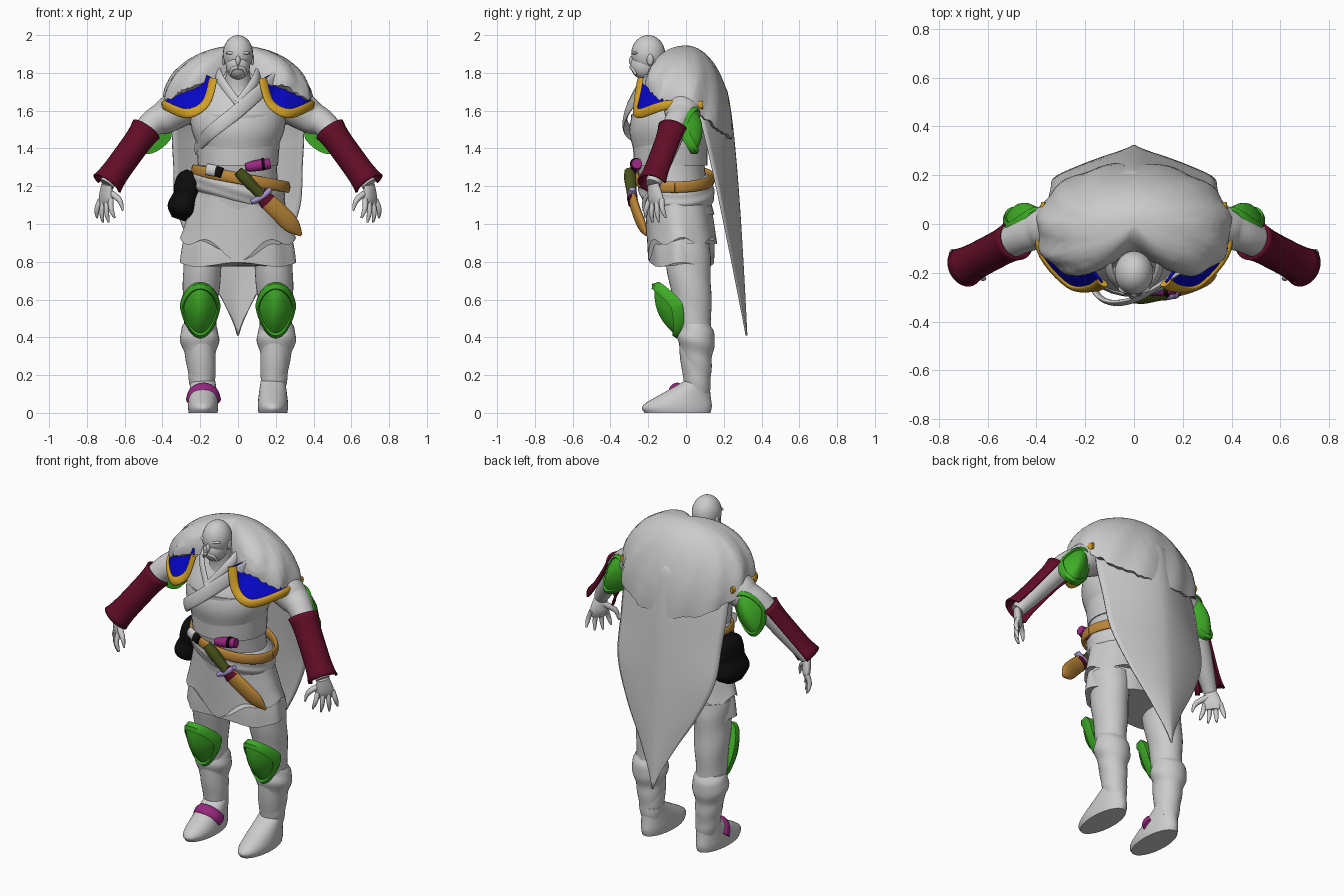
import bpy, bmesh, math, random
from math import sin, cos, pi, exp
from mathutils import Vector as V

random.seed(4)
cube = bpy.data.objects.get("Cube")
if cube:
    bpy.data.objects.remove(cube, do_unlink=True)

UP, FRONT = V((0, 0, 1)), V((0, -1, 0))


def colour(name, red, green, blue):
    material = bpy.data.materials.new(name)
    material.use_nodes = True
    material.diffuse_color = (red, green, blue, 1)
    shader = next(n for n in material.node_tree.nodes if n.type == 'BSDF_PRINCIPLED')
    shader.inputs["Base Color"].default_value = material.diffuse_color
    return material


GREY = colour("pale_grey", .6, .6, .6)
MAROON = colour("maroon", .12, .004, .02)
GOLD = colour("gold", .66, .36, .02)
BLUE = colour("blue", .002, .002, .58)
GREEN = colour("green", .05, .42, .02)
BROWN = colour("tan_leather", .5, .24, .04)
MAGENTA = colour("magenta", .32, .02, .22)
BLACK = colour("black", .004, .004, .004)
LILAC = colour("lilac", .36, .28, .6)
OLIVE = colour("olive", .06, .08, .01)


def finish(name, bm, material, mirror=False, thick=0):
    bmesh.ops.recalc_face_normals(bm, faces=bm.faces[:])
    mesh = bpy.data.meshes.new(name)
    bm.to_mesh(mesh)
    bm.free()
    mesh.materials.append(material)
    mesh.polygons.foreach_set("use_smooth", [True] * len(mesh.polygons))
    mesh.set_sharp_from_angle(angle=math.radians(50))
    part = bpy.data.objects.new(name, mesh)
    bpy.context.scene.collection.objects.link(part)
    if thick:
        solid = part.modifiers.new("Thickness", 'SOLIDIFY')
        solid.thickness, solid.offset = thick, 0
    if mirror:
        part.modifiers.new("Mirror", 'MIRROR')


def skin(name, rings, material, closed=True, **options):
    """Join rows of points: capped rings when closed, a sheet otherwise."""
    bm = bmesh.new()
    rows = [[bm.verts.new(point) for point in ring] for ring in rings]
    count = len(rows[0])
    for low, high in zip(rows, rows[1:]):
        for i in range(count if closed else count - 1):
            j = (i + 1) % count
            bm.faces.new((low[i], low[j], high[j], high[i]))
    if closed:
        bm.faces.new(rows[0])
        bm.faces.new(rows[-1])
    finish(name, bm, material, **options)


def at(values, t):
    """Smooth value at t along a list of numbers or vectors."""
    last = len(values) - 1
    i = max(0, min(int(t * last), last - 1))
    s = t * last - i
    a, b, c, d = (values[max(0, min(last, i + k))] for k in (-1, 0, 1, 2))
    return b + ((c - a) * s + (2 * a - 5 * b + 4 * c - d) * s * s + (3 * b - a - 3 * c + d) * s ** 3) / 2


def steps(count):
    return [i / count for i in range(count + 1)]


def plain(angle, t):
    return 1, 0


def tube(name, path, widths, material, flat=(1,), face=FRONT, level=False, fold=plain, rows=24, seg=32, **options):
    """Elliptical tube; face is the side of its thickness, None means outward from the body."""
    path = [V(p) for p in path]
    rings = []
    for t in steps(rows):
        centre, width = at(path, t), at(widths, t)
        along = UP if level else at(path, min(1, t + .01)) - at(path, max(0, t - .01))
        along = along.normalized()
        side = face or V((centre.x, centre.y + .05, 0))
        out = (side - along * side.dot(along)).normalized()
        across = along.cross(out)
        ring = []
        for i in range(seg):
            angle = 2 * pi * i / seg
            swell, lift = fold(angle, t)
            ring.append(centre + (across * cos(angle) + out * sin(angle) * at(flat, t)) * width * swell + UP * lift)
        rings.append(ring)
    skin(name, rings, material, **options)


def blob(name, centre, size, material, **options):
    bm = bmesh.new()
    bmesh.ops.create_uvsphere(bm, u_segments=24, v_segments=16, radius=1)
    bmesh.ops.scale(bm, vec=size, verts=bm.verts[:])
    bmesh.ops.translate(bm, vec=centre, verts=bm.verts[:])
    finish(name, bm, material, **options)


def pad(name, centre, up, face, scale):
    """Pointed plate wrapped round a joint, with a raised rim and a domed middle."""
    up, face = V(up).normalized(), V(face).normalized()
    across = up.cross(face)
    rings = []
    for size, raised in ((.97, -.025), (1, .016), (.86, .016), (.8, 0), (.6, 0), (.3, 0), (.05, 0)):
        ring = []
        for i in range(40):
            a = 2 * pi * i / 40
            wide, tall = .108 * size * sin(a), .158 * size * cos(a) * abs(cos(a)) ** .4
            ring.append(V(centre) + scale * (across * wide + up * tall
                        + face * (.05 * (1 - size * size) + raised - 6 * wide * wide)))
        rings.append(ring)
    skin(name, rings, GREEN, mirror=True)


# Torso with chest plate, neck and waist sash
tube("torso", [(0, -.03, 1.05), (0, -.08, 1.3), (0, -.09, 1.5), (0, -.05, 1.82)],
     [.24, .21, .21, .25, .14], GREY, flat=[.75, .9, .7], level=True)
tube("chest_plate", [(0, -.08, 1.31), (0, -.09, 1.58)], [.212, .222, .235], GREY, flat=[.92, .86], level=True)
tube("neck", [(0, -.13, 1.66), (0, -.18, 1.84)], [.11, .07, .06], GREY)
tube("sash", [(0, -.04, 1.12), (0, -.07, 1.28)], [.23, .25, .24, .2], GREY, flat=[.8], level=True,
     fold=lambda a, t: (1 + .012 * sin(20 * t + 3 * cos(a)), -.05 * cos(a)))


# Two layered skirts, the upper one pointed at the front
def upper_hem(a, t):
    point = exp(-((a - pi / 2) / .4) ** 2)
    return 1 + .015 * sin(7 * a), (1 - t) * (.02 * cos(6 * a) - .09 * point)


tube("under_skirt", [(0, -.02, .785), (0, -.02, 1)], [.305, .29, .25], GREY, flat=[.56, .64], level=True,
     fold=lambda a, t: (1 + .02 * sin(9 * a), .012 * cos(4 * a) * (1 - t)), seg=64)
tube("over_skirt", [(0, -.02, .91), (0, -.05, 1.17)], [.305, .28, .25, .23], GREY, flat=[.6, .74], level=True,
     fold=upper_hem, seg=64)

# Head and face
blob("cranium", (0, -.2, 1.9), (.08, .09, .1), GREY)
blob("jaw", (0, -.22, 1.84), (.064, .074, .075), GREY)
blob("nose", (0, -.286, 1.865), (.013, .016, .026), GREY)
blob("eye", (.03, -.268, 1.885), (.014, .012, .007), GREY, mirror=True)
blob("brow", (.03, -.265, 1.905), (.035, .02, .01), GREY, mirror=True)
blob("ear", (.076, -.19, 1.87), (.01, .018, .03), GREY, mirror=True)
tube("moustache", [(0, -.288, 1.83), (.03, -.28, 1.82), (.045, -.265, 1.79)], [.012, .006], GREY, mirror=True)

# Collar and chest strap
tube("collar", [(.11, -.1, 1.82), (.09, -.22, 1.76), (0, -.3, 1.64)], [.03, .02], GREY,
     flat=[.5], face=None, mirror=True)
tube("chest_strap", [(.22, -.17, 1.79), (0, -.31, 1.6), (-.15, -.29, 1.48), (-.22, -.05, 1.4)], [.037], GREY,
     flat=[.3], face=None)


# Fur mantle: a squarish dome notched at the neck, long at the back
def square(value):
    return math.copysign(abs(value) ** .75, value)


def mantle_ring(t):
    ring = []
    for i in range(120):
        a = 2 * pi * i / 120
        front, back = max(0, -sin(a)), max(0, sin(a))
        notch = 1 - exp(-((a - 1.5 * pi) / .33) ** 2) / 2
        drop = .3 - .13 * front ** 2 + .19 * back + random.uniform(0, .02) * t
        reach = sin(t * pi / 2) * notch * (1 + .02 * t * sin(11 * a + 7 * t))
        wide = cos(a) if back else square(cos(a))
        deep = .25 * sin(a) if back else .245 * square(sin(a))
        ring.append(V((.4 * reach * wide, reach * deep, 1.945 - drop * (1 - cos(t * pi / 2)))))
    return ring


fur = [mantle_ring(t) for t in steps(24)[1:]]
fur.append([V((p.x * .9, p.y * .9, p.z)) for p in fur[-1]])
skin("fur_mantle", fur, GREY)

# Pointed cape, wrapping forward at its upper edges
cape = []
for t in steps(30):
    half = at([.3, .345, .34, .325, .23, .1, .003], t)
    cape.append([V((half * s, .19 + .13 * math.sqrt(t) - .19 * (1 - t) * abs(s) ** 1.6, 1.75 - 1.34 * t))
                 for s in (2 * q - 1 for q in steps(24))])
skin("cape", cape, GREY, closed=False, thick=.01)

# Shoulder guards: blue at the front only, with a gold hem all round
hem = [V(p) for p in ((.13, -.24, 1.77), (.17, -.26, 1.64), (.27, -.25, 1.585), (.39, -.1, 1.63), (.37, .09, 1.63))]
tube("shoulder_trim", hem, [.025, .025, .025, .02], GOLD, flat=[.5], face=None, mirror=True)
apex = V((.25, -.04, 1.82))
edge = [at(hem, t * .75) for t in steps(30)]
skin("shoulder_guard", [[p.lerp(apex, t) + V((p.x - .2, p.y + .04, 0)) * sin(pi * t) * .12 for p in edge]
                        for t in (q * .65 for q in steps(6))], BLUE, closed=False, mirror=True, thick=.01)

# Arms, bracers and elbow plates
ELBOW, WRIST = V((.485, -.065, 1.5)), V((.695, -.175, 1.21))
tube("arm", [(.24, -.02, 1.66), (.38, -.02, 1.57), ELBOW, WRIST], [.11, .1, .085, .07, .06, .04], GREY, mirror=True)
axis = (WRIST - ELBOW).normalized()
across = axis.cross(V((.35, -.8, .45))).normalized()
outward = across.cross(axis)
skin("bracer", [[ELBOW.lerp(WRIST, t) + (outward * cos(a) + across * sin(a)) * (.068 + .012 * (2 * t - 1) ** 4)
                 for a in (4 * q - 2 for q in steps(20))] for t in steps(12)],
     MAROON, closed=False, mirror=True, thick=.012)
pad("elbow_plate", (.45, .045, 1.495), (-.4, 0, .9), (.2, .95, .1), .85)

# Hands: fingers fan out from the palm
fan = V((.65, .75, 0))
palm = V((.7, -.16, 1.13))
back_of_hand = V((.75, -.65, 0))
tube("palm", [WRIST, palm, palm - UP * .04], [.035, .05, .035], GREY, flat=[.6, .3], face=back_of_hand, mirror=True)
for k in (-1.5, -.5, .5, 1.5):
    knuckle = palm + fan * k * .028
    tip = knuckle + fan * k * .02 - UP * (.125 - .012 * k * k)
    middle = knuckle.lerp(tip, .5) + back_of_hand * .012
    tube("finger", [knuckle, middle, tip], [.015, .014, .012, .005], GREY, rows=8, seg=8, mirror=True)
tube("thumb", [palm + UP * .05, (.63, -.215, 1.13), (.61, -.225, 1.07)], [.018, .015, .005], GREY,
     rows=8, seg=8, mirror=True)


# Legs, creased boots and knee plates
def crease(a, t):
    return 1 + .025 * sin(25 * t + 2 * sin(a)), 0


ANKLE = V((.185, .06, .1))
tube("leg", [(.18, 0, .9), (.2, .04, .5), ANKLE], [.11, .1, .085, .075, .06], GREY, flat=[1.15, 1.05],
     level=True, fold=crease, mirror=True)
tube("boot_shaft", [(.205, .05, .47), (.2, .06, .3), ANKLE], [.085, .104, .08, .07, .062], GREY, flat=[.92, 1.05],
     level=True, fold=crease, mirror=True)
tube("foot", [(.185, -.045, 0), (.185, -.04, .05), (.185, .06, .17)], [.076, .08, .065], GREY,
     flat=[2.3, 2.2, 1.05], level=True, mirror=True)
pad("knee_plate", (.2, -.1, .545), (0, -.4, .9), (0, -.9, -.4), 1)
tube("ankle_strap", [(-.183 + .072 * cos(a), -.01 - .05 * sin(a), .07 + .064 * sin(a))
                     for a in (pi * t for t in steps(6))], [.034], MAGENTA, flat=[.6], face=V((0, -.6, .8)))

# Sloping belt with its fittings
tube("belt", [(.015 + .25 * cos(a), -.06 + .2 * sin(a), 1.24 - .045 * cos(a))
              for a in (2 * pi * t for t in steps(24))], [.03], BROWN, flat=[.4], face=None, rows=48)
tube("buckle", [(-.165, -.23, 1.29), (-.115, -.25, 1.28)], [.03], GREY, flat=[.6], rows=2)
tube("belt_loop", [(-.115, -.25, 1.28), (-.085, -.26, 1.27)], [.027], BLACK, flat=[.7], rows=2)
tube("belt_pouch", [(.04, -.27, 1.3), (.17, -.26, 1.32)], [.02, .028, .03, .027], MAGENTA)
tube("pouch_band", [(.125, -.265, 1.316), (.142, -.265, 1.318)], [.032], BLACK, rows=2)

# Hip bag with a flap
bag_top, bag_low, bag_side = V((-.23, -.02, 1.275)), V((-.315, -.02, 1.025)), V((-1, 0, -.3))
tube("hip_bag", [bag_top, bag_low], [.05, .11, .12, .13, .06], BLACK, flat=[.55, .62], face=bag_side)
tube("bag_flap", [bag_top, bag_top.lerp(bag_low, .5)], [.07, .12, .125, .115], BLACK, flat=[.65], face=bag_side)

# Sheathed dagger hanging across the hip
throat = V((.13, -.285, 1.145))
tube("dagger_grip", [(0, -.3, 1.28), throat], [.026, .032, .028, .026], OLIVE)
tube("dagger_guard", [(.07, -.29, 1.115), throat, (.175, -.285, 1.185)], [.013, .02, .013], LILAC, flat=[1.4])
tube("sheath_collar", [(.115, -.285, 1.16), (.16, -.28, 1.115)], [.036, .046], MAROON, flat=[.6])
tube("sheath", [throat, (.22, -.26, 1.06), (.335, -.21, .94)], [.04, .046, .048, .044, .008], BROWN, flat=[.5])
